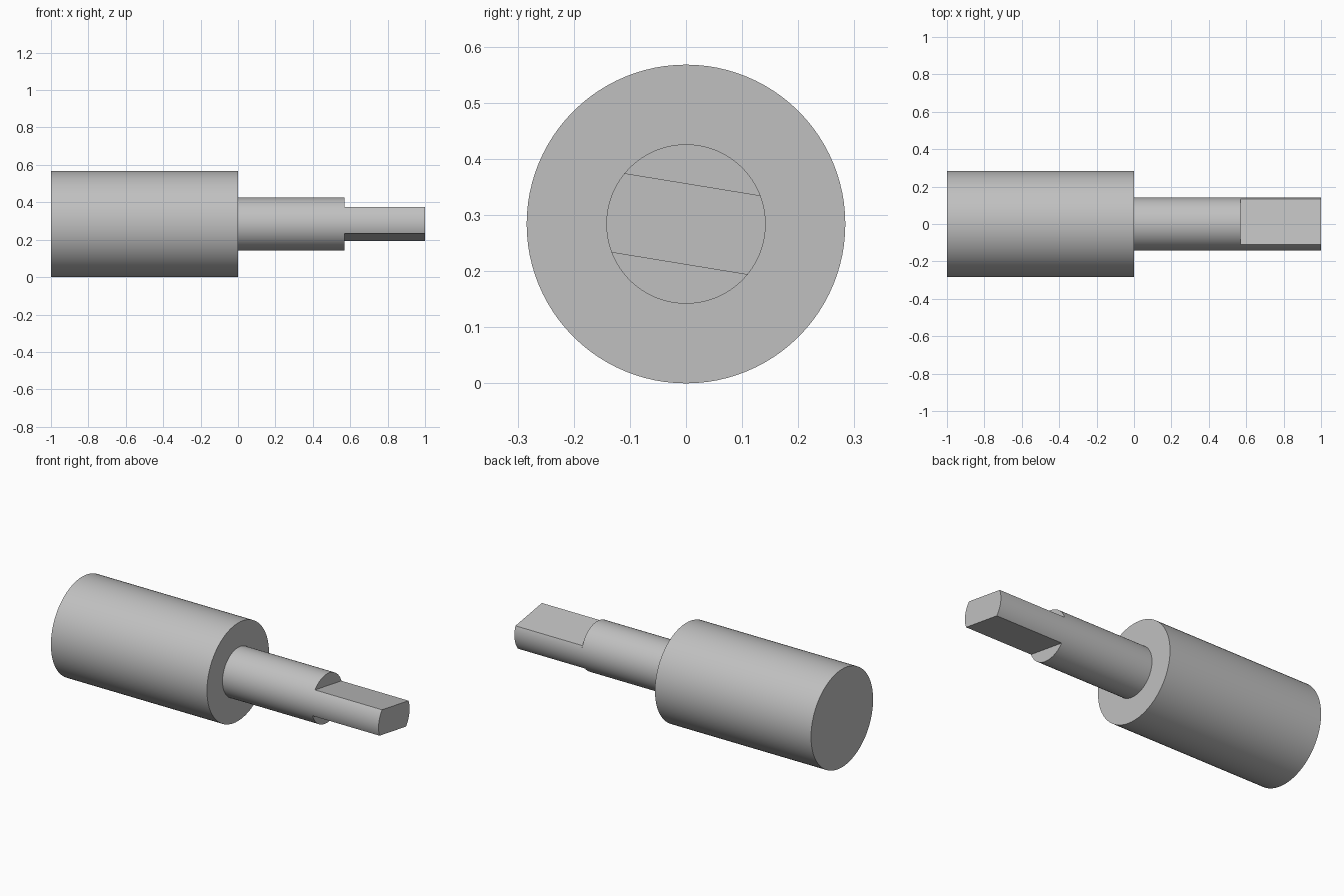
import bpy
import bmesh
import math

AXIS_Z = 0.284      # height of the turning axis
BODY_R = 0.284
SHAFT_R = 0.142
FLAT_HALF = 0.0715  # axis to each flat of the tang
FLAT_TILT = math.radians(-9.3)
SHOULDER_X, STEP_X = 0.0, 0.57

if "Cube" in bpy.data.objects:
    bpy.data.objects.remove(bpy.data.objects["Cube"], do_unlink=True)

steel = bpy.data.materials.new("grey steel")
steel.use_nodes = True
colour = (0.53, 0.53, 0.53, 1.0)
steel.diffuse_color = colour
steel.node_tree.nodes["Principled BSDF"].inputs["Base Color"].default_value = colour


def circle(radius, sides=96):
    return [(radius * math.cos(math.tau * i / sides),
             radius * math.sin(math.tau * i / sides)) for i in range(sides)]


def double_flat(radius, half, tilt, steps=20):
    """Round section cut by two parallel flats, turned by tilt."""
    a = math.asin(half / radius)
    angles = [start - a + 2 * a * i / steps
              for start in (0, math.pi) for i in range(steps + 1)]
    return [(radius * math.cos(t + tilt), radius * math.sin(t + tilt)) for t in angles]


def extrude_along_x(name, section, x0, x1, cap_start=True):
    """Sweep a (y, z) section along x; the far end is always capped."""
    bm = bmesh.new()
    rings = [[bm.verts.new((x, y, z + AXIS_Z)) for y, z in section] for x in (x0, x1)]
    n = len(section)
    for i in range(n):
        j = (i + 1) % n
        bm.faces.new((rings[0][i], rings[0][j], rings[1][j], rings[1][i]))
    bm.faces.new(rings[1])
    if cap_start:
        bm.faces.new(rings[0][::-1])
    mesh = bpy.data.meshes.new(name)
    bm.to_mesh(mesh)
    bm.free()
    mesh.materials.append(steel)
    obj = bpy.data.objects.new(name, mesh)
    bpy.context.collection.objects.link(obj)
    bpy.ops.object.select_all(action='DESELECT')
    obj.select_set(True)
    bpy.context.view_layer.objects.active = obj
    bpy.ops.object.shade_smooth_by_angle(angle=math.radians(30))
    return obj


# Thick cylinder, thinner shaft, then the flattened drive end
extrude_along_x("body", circle(BODY_R), -1.0, SHOULDER_X)
extrude_along_x("shaft", circle(SHAFT_R), SHOULDER_X, STEP_X, cap_start=False)
extrude_along_x("flattened_tang", double_flat(SHAFT_R, FLAT_HALF, FLAT_TILT),
                STEP_X, 1.0, cap_start=False)
